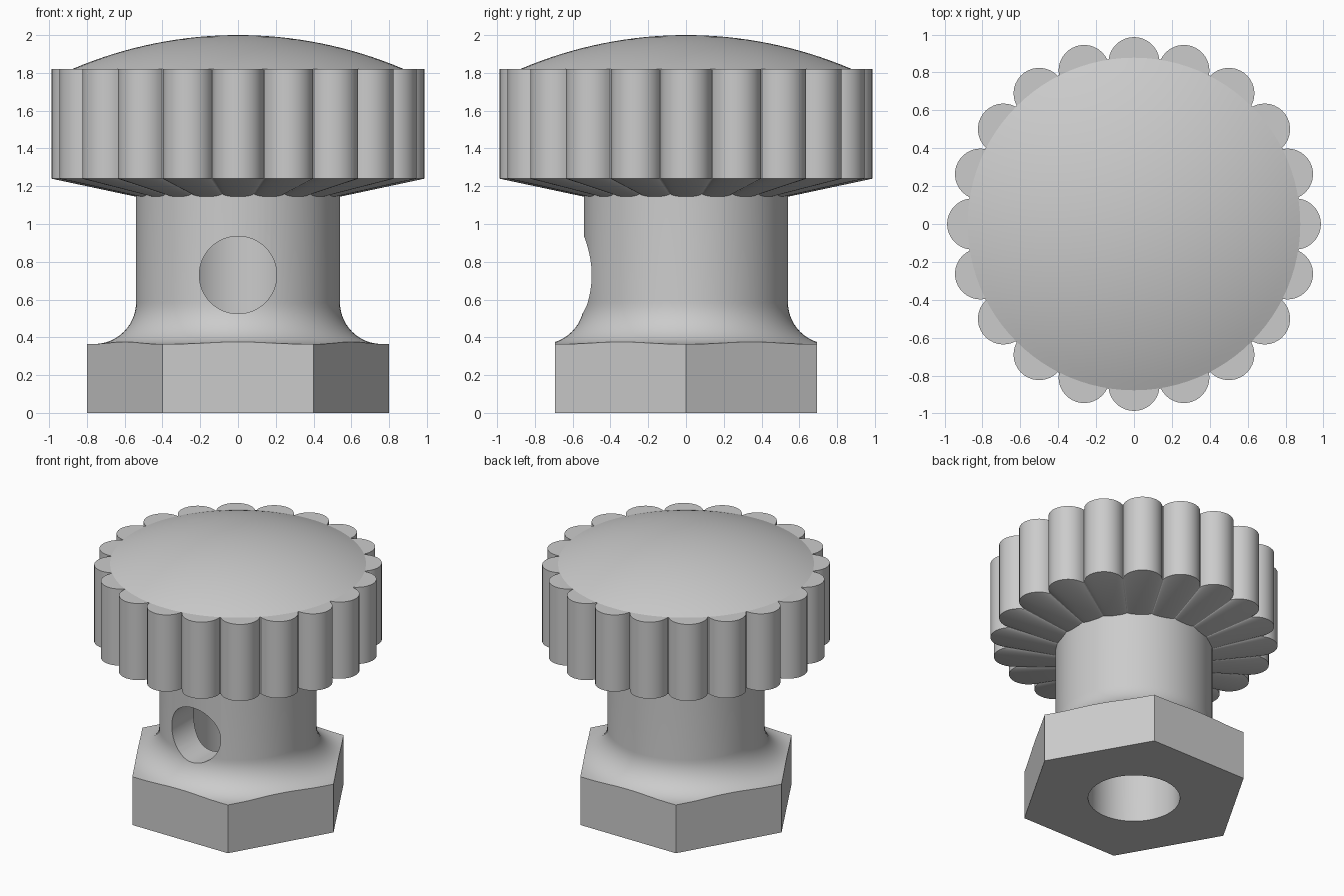
import bpy, bmesh
from math import sin, cos, pi, radians, sqrt, asin
from mathutils import Matrix

default = bpy.data.objects.get("Cube")
if default:
    bpy.data.objects.remove(default)

grey = bpy.data.materials.new("plain grey")
grey.use_nodes = True
COLOUR = (0.6, 0.6, 0.6, 1)
grey.diffuse_color = COLOUR
grey.node_tree.nodes["Principled BSDF"].inputs["Base Color"].default_value = COLOUR


def finish(name, bm):
    bmesh.ops.remove_doubles(bm, verts=bm.verts, dist=1e-5)
    bmesh.ops.recalc_face_normals(bm, faces=bm.faces)
    mesh = bpy.data.meshes.new(name)
    bm.to_mesh(mesh)
    bm.free()
    obj = bpy.data.objects.new(name, mesh)
    bpy.context.collection.objects.link(obj)
    mesh.materials.append(grey)
    return obj


def revolve(name, profile, steps=96):
    bm = bmesh.new()
    verts = [bm.verts.new((r, 0, z)) for r, z in profile]
    edges = [bm.edges.new(pair) for pair in zip(verts, verts[1:])]
    bmesh.ops.spin(bm, geom=verts + edges, cent=(0, 0, 0), axis=(0, 0, 1),
                   angle=2 * pi, steps=steps)
    return finish(name, bm)


def prism(name, radius, low, high, sides, turn=None):
    bm = bmesh.new()
    place = Matrix.Translation((0, 0, (low + high) / 2))
    bmesh.ops.create_cone(bm, cap_ends=True, segments=sides, radius1=radius,
                          radius2=radius, depth=high - low, matrix=place)
    if turn:
        bm.transform(turn)
    return finish(name, bm)


def select(obj):
    bpy.ops.object.select_all(action='DESELECT')
    obj.select_set(True)
    bpy.context.view_layer.objects.active = obj


def boolean(obj, cutter, operation):
    mod = obj.modifiers.new(operation.title(), 'BOOLEAN')
    mod.object, mod.operation, mod.solver = cutter, operation, 'EXACT'
    select(obj)
    bpy.ops.object.modifier_apply(modifier=mod.name)
    bpy.data.objects.remove(cutter)


# Hexagonal foot and round stem, joined by a concave fillet
STEM, FILLET, FOOT_TOP = 0.54, 0.22, 0.365
fillet = [(STEM + FILLET * (1 - cos(a)), FOOT_TOP + FILLET * (1 - sin(a)))
          for a in (radians(90) * i / 14 for i in range(15))]
stem_and_foot = revolve("stem_and_foot", [(0, 1.5), (STEM, 1.5)] + fillet
                        + [(1, FOOT_TOP), (1, -0.2), (0, -0.2)])
boolean(stem_and_foot, prism("hex_cutter", 0.8, 0, 1.7, 6,
                             Matrix.Rotation(radians(90), 4, 'Z')), 'INTERSECT')

# Blind bore from below, and a cross hole from the front into the bore
boolean(stem_and_foot, prism("bore_cutter", 0.315, -0.3, 1.2, 64), 'DIFFERENCE')
boolean(stem_and_foot, prism("cross_hole_cutter", 0.205, 0, 0.9, 64,
                             Matrix.Translation((0, 0, 0.73))
                             @ Matrix.Rotation(radians(90), 4, 'X')), 'DIFFERENCE')

# Scalloped grip: lobed outline, tapering inwards underneath
LOBES, CENTRE, LOBE, CUSP = 20, 0.852, 0.135, 0.88
half = pi / LOBES
outline = []
for k in range(LOBES):
    # arc of one lobe, ending where it meets the cusp circle
    reach = (CUSP ** 2 - CENTRE ** 2 - LOBE ** 2) / (2 * CENTRE * LOBE)
    limit = pi / 2 - asin(reach)
    for i in range(17):
        a = limit * (i / 8 - 1)
        x, y = CENTRE + LOBE * cos(a), LOBE * sin(a)
        t = 2 * half * k
        outline.append((x * cos(t) - y * sin(t), x * sin(t) + y * cos(t)))

bm = bmesh.new()
rings = [[bm.verts.new((x * s, y * s, z)) for x, y in outline]
         for s, z in ((0.53, 1.141), (1, 1.24), (1, 1.82))]
n = len(outline)
for low, high in zip(rings, rings[1:]):
    for i in range(n):
        j = (i + 1) % n
        bm.faces.new((low[i], low[j], high[j], high[i]))
bm.faces.new(rings[0][::-1])
bm.faces.new(rings[-1])
grip = finish("scalloped_grip", bm)

# Shallow spherical cap on the grip
RIM, RISE = 0.878, 0.18
ball = (RIM ** 2 + RISE ** 2) / (2 * RISE)
cap = [(RIM * i / 16, 2 - ball + sqrt(ball ** 2 - (RIM * i / 16) ** 2))
       for i in range(17)]
dome = revolve("domed_cap", cap + [(RIM, 1.8), (0, 1.8)])

for part in (stem_and_foot, grip, dome):
    select(part)
    bpy.ops.object.shade_smooth_by_angle(angle=radians(25))
